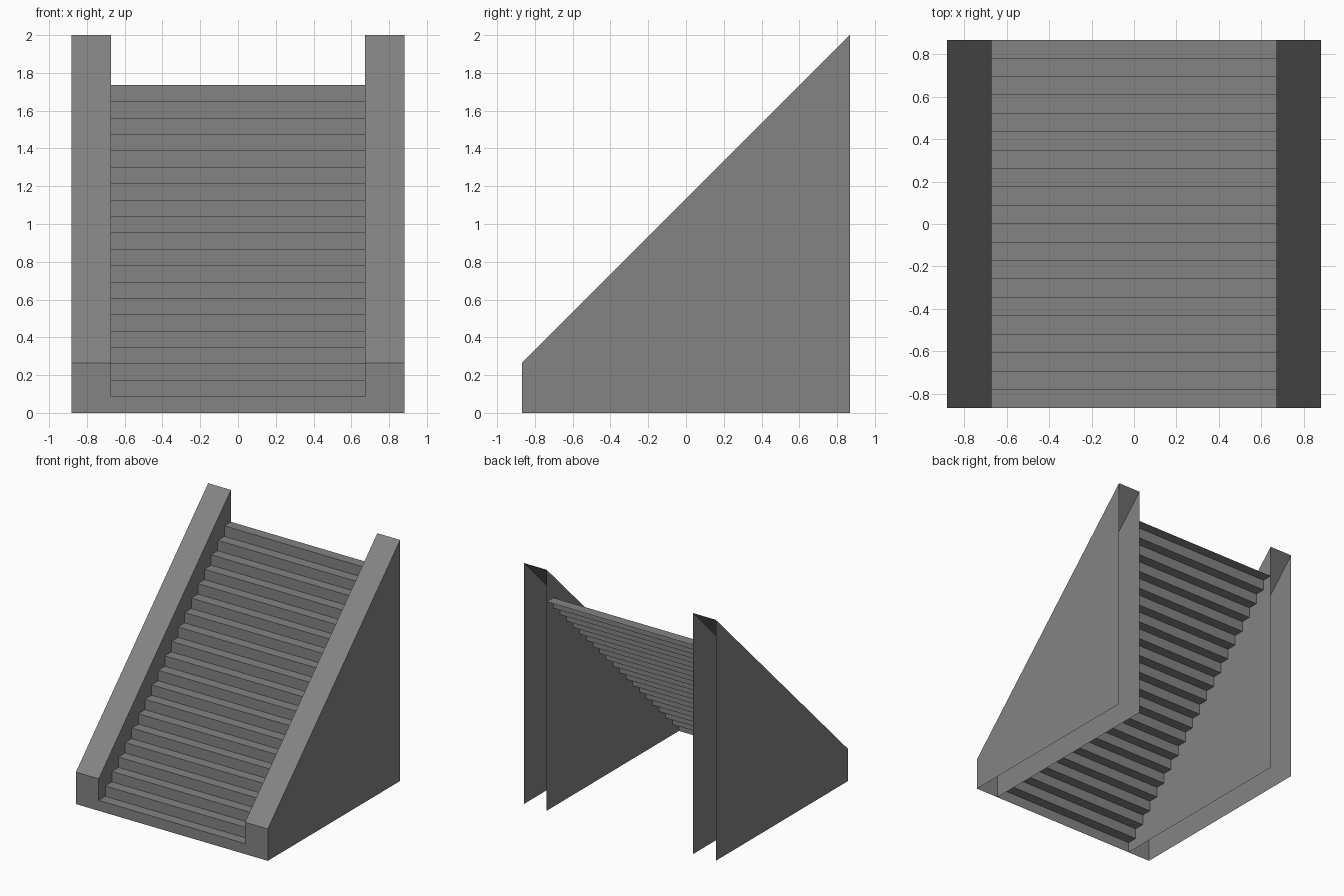
import bpy

if "Cube" in bpy.data.objects:
    bpy.data.objects.remove(bpy.data.objects["Cube"])

STEPS = 20
HALF_Y = 0.8675             # half depth of the staircase
STEP = 2 * HALF_Y / STEPS   # rise and run are equal
INNER, OUTER = 0.672, 0.881
CURB = 0.265                # height of the side walls at the front

stone = bpy.data.materials.new("grey stone")
stone.diffuse_color = (0.23, 0.23, 0.23, 1)
stone.use_nodes = True
stone.node_tree.nodes["Principled BSDF"].inputs["Base Color"].default_value = stone.diffuse_color


def make_object(name, verts, faces):
    mesh = bpy.data.meshes.new(name)
    mesh.from_pydata(verts, [], faces)
    mesh.materials.append(stone)
    obj = bpy.data.objects.new(name, mesh)
    bpy.context.collection.objects.link(obj)
    return obj


def strip(path, x0, x1):
    """Sweep a (y, z) path across x as an open sheet facing front and up."""
    verts = [(x, y, z) for y, z in path for x in (x0, x1)]
    faces = [(2 * i, 2 * i + 1, 2 * i + 3, 2 * i + 2) for i in range(len(path) - 1)]
    return verts, faces


# Stairs: a folded sheet of risers and treads, open underneath
path = [(-HALF_Y, 0)]
for i in range(STEPS):
    path.append((-HALF_Y + i * STEP, (i + 1) * STEP))
    path.append((-HALF_Y + (i + 1) * STEP, (i + 1) * STEP))
make_object("stairs", *strip(path, -INNER, INNER))

# Side walls: hollow, with front, sloped top and two side panels (open back and base)
verts, faces = strip([(-HALF_Y, 0), (-HALF_Y, CURB), (HALF_Y, 2)], INNER, OUTER)
verts += [(INNER, HALF_Y, 0), (OUTER, HALF_Y, 0)]
faces += [(0, 2, 4, 6), (1, 7, 5, 3)]
walls = make_object("side_walls", verts, faces)
walls.modifiers.new("mirror", 'MIRROR').use_axis = (True, False, False)
